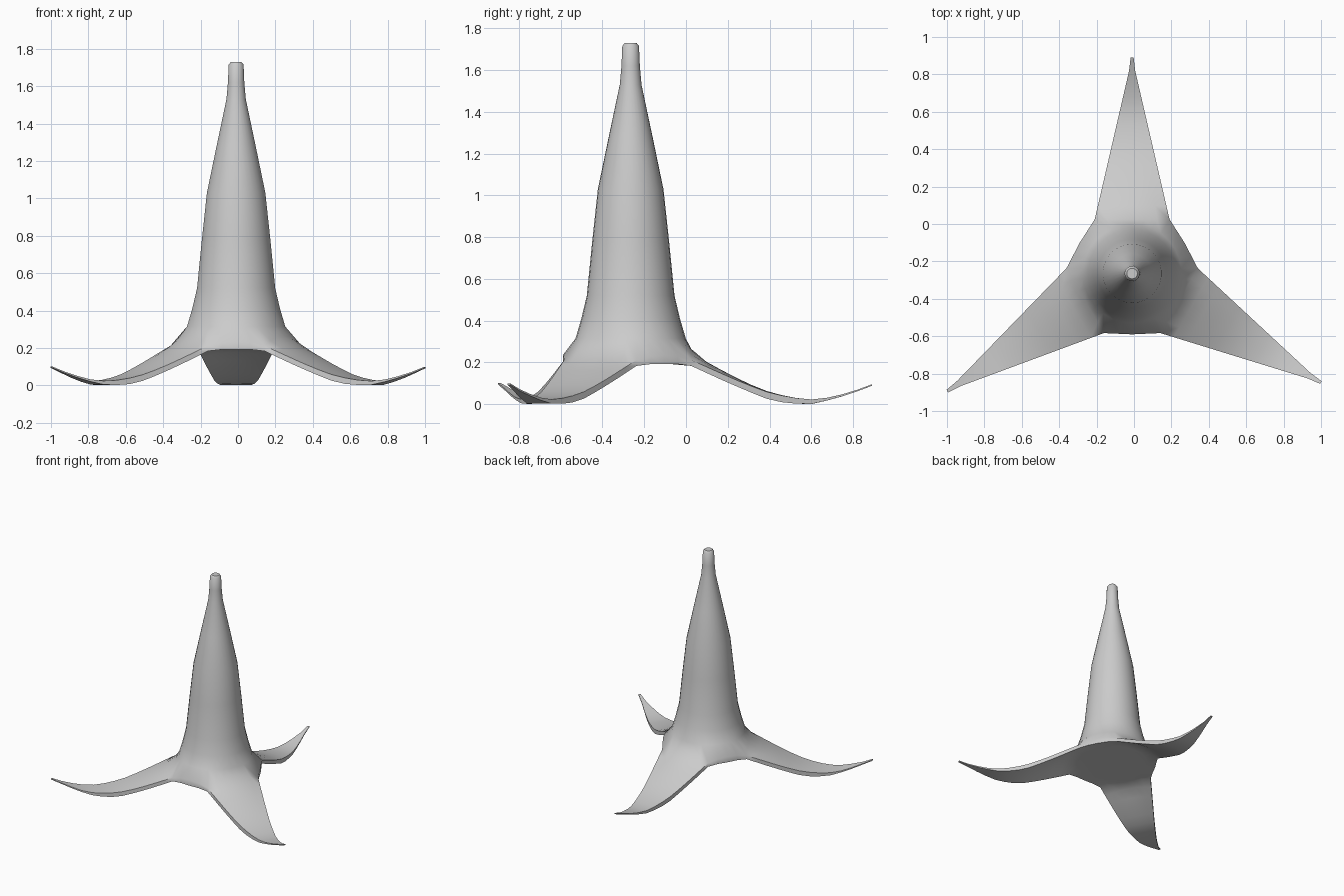
import bpy, bmesh
from math import radians, sin, cos, hypot

if "Cube" in bpy.data.objects:
    bpy.data.objects.remove(bpy.data.objects["Cube"])

CX, CY = -0.01, -0.265
# trumpet tube: (radius, z) from the top down to the skirt
TUBE = [(0.028, 1.73), (0.040, 1.715), (0.044, 1.62), (0.052, 1.53),
        (0.105, 1.28), (0.157, 1.03), (0.184, 0.78), (0.210, 0.52),
        (0.236, 0.41), (0.264, 0.315)]
# skirt and petal heights by distance from the axis: upper and lower skins
TOP = [(0.264, 0.315), (0.29, 0.265), (0.36, 0.205), (0.46, 0.15), (0.56, 0.10),
       (0.66, 0.06), (0.76, 0.034), (0.86, 0.022), (0.96, 0.033), (1.06, 0.06), (1.18, 0.105)]
LOW = [(0.0, 0.20), (0.34, 0.192), (0.38, 0.165), (0.46, 0.12), (0.56, 0.07), (0.66, 0.027),
       (0.75, 0.005), (0.86, 0.0), (0.96, 0.022), (1.06, 0.052), (1.18, 0.098)]
# petals: (axis angle, length, sideways lean of the tip)
PETALS = [(90, 1.155, 0.0), (210, 1.17, 0.05), (330, 1.165, 0.0)]
STEP, BASE, HALF, ROWS = 12, 0.29, 0.20, 12


def height(table, r):
    for (r0, z0), (r1, z1) in zip(table, table[1:]):
        if r <= r1:
            return z0 + (z1 - z0) * max(0, r - r0) / (r1 - r0)
    return table[-1][1]


bm = bmesh.new()


def skirt_vert(axis, along, side):
    a = radians(axis)
    z = height(TOP, hypot(along, side))
    return bm.verts.new((CX + along * cos(a) - side * sin(a),
                         CY + along * sin(a) + side * cos(a), z))


def strip(a, b, closed=False):
    n = len(a)
    return [bm.faces.new((a[i], b[i], b[(i + 1) % n], a[(i + 1) % n]))
            for i in range(n if closed else n - 1)]


# tube and its top cap; columns start at the notch before the first petal
rings = [[bm.verts.new((CX + r * cos(radians(t)), CY + r * sin(radians(t)), z))
          for t in range(30, 390, STEP)] for r, z in TUBE]
bm.faces.new(rings[0])
for a, b in zip(rings, rings[1:]):
    strip(a, b, True)

# shoulder ring: straight across each petal root, cut off across each notch
skirt, shoulder = [], []
for axis, length, lean in PETALS:
    for deg in range(-60, 60, STEP):
        s = 1 if deg > 0 else -1
        if abs(deg) <= 36:
            p = (BASE, HALF * deg / 36)
        else:
            k = (abs(deg) - 36) / 24
            p = (BASE + (0.1625 - BASE) * k, s * (HALF + (0.2815 - HALF) * k))
        shoulder.append(skirt_vert(axis, *p))
skirt += strip(rings[-1], shoulder, True)

# tapering upturned petals
for k, (axis, length, lean) in enumerate(PETALS):
    prev = shoulder[k * 10 + 2:k * 10 + 9]
    for i in range(1, ROWS + 1):
        t = i / ROWS
        w = max(HALF * (1 - t), 0.008)
        row = [skirt_vert(axis, BASE + (length - BASE) * t, w * c / 3 + lean * t)
               for c in range(-3, 4)]
        skirt += strip(prev, row)
        prev = row

# underside skin, matching the skirt and closed in the middle
inner = set(rings[-1])
low = {}
for f in skirt:
    for v in f.verts:
        if v not in low:
            r = hypot(v.co.x - CX, v.co.y - CY)
            low[v] = bm.verts.new((v.co.x, v.co.y, height(LOW, r)))
rim = [e for e in bm.edges if len(e.link_faces) == 1]
for f in skirt:
    bm.faces.new([low[v] for v in reversed(f.verts)])
bm.faces.new([low[v] for v in rings[-1]])
for e in rim:
    a, b = e.verts
    bm.faces.new((a, b, low[b], low[a]))

bmesh.ops.recalc_face_normals(bm, faces=bm.faces[:])
mesh = bpy.data.meshes.new("three_petal_trumpet")
bm.to_mesh(mesh)
bm.free()
obj = bpy.data.objects.new("three_petal_trumpet", mesh)
bpy.context.collection.objects.link(obj)
bpy.context.view_layer.objects.active = obj
obj.select_set(True)
bpy.ops.object.shade_smooth_by_angle(angle=radians(45))
